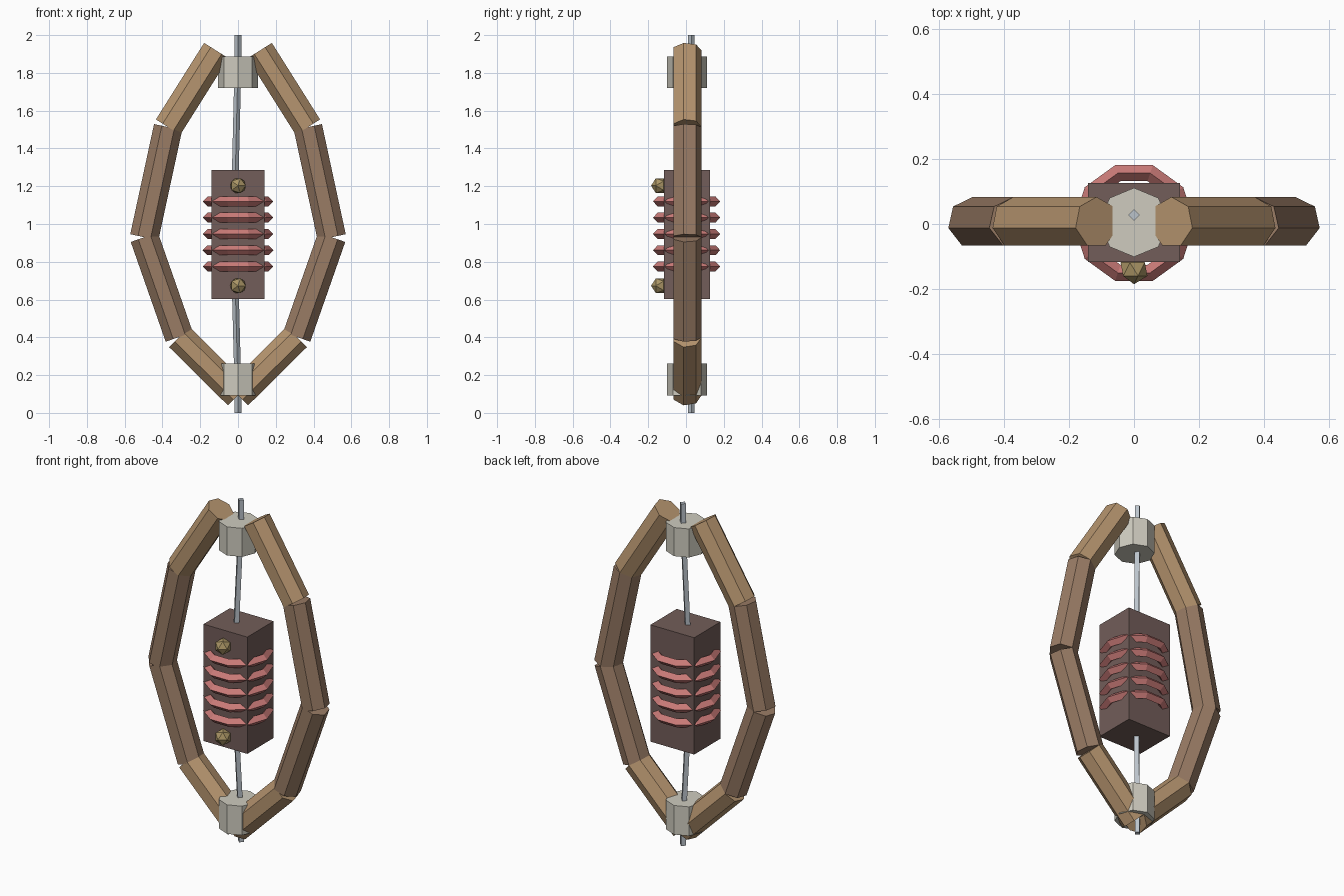
import bpy, bmesh
from math import sin, cos, pi
from mathutils import Vector, Matrix

if "Cube" in bpy.data.objects:
    bpy.data.objects.remove(bpy.data.objects["Cube"])

CY = 0.005  # depth centre of frame and core


def mat(name, r, g, b):
    m = bpy.data.materials.new(name)
    m.diffuse_color = (r, g, b, 1)
    m.use_nodes = True
    m.node_tree.nodes["Principled BSDF"].inputs["Base Color"].default_value = m.diffuse_color
    return m


TAN = mat("tan_wood", .47, .30, .16)
BROWN = mat("brown_wood", .32, .20, .13)
DARK = mat("dark_core", .17, .11, .10)
PINK = mat("copper_pink", .60, .20, .19)
GOLD = mat("brass", .40, .30, .13)
STONE = mat("pale_stone", .62, .60, .52)
STEEL = mat("steel", .50, .55, .60)


def add_object(name, bm, material):
    bmesh.ops.recalc_face_normals(bm, faces=bm.faces)
    me = bpy.data.meshes.new(name)
    bm.to_mesh(me)
    bm.free()
    me.materials.append(material)
    ob = bpy.data.objects.new(name, me)
    bpy.context.collection.objects.link(ob)
    return ob


def prism(name, a, b, radius, sides, material):
    """Regular prism from a to b with one corner pointing to +y."""
    a, b = Vector(a), Vector(b)
    d = (b - a).normalized()
    side = Vector((0, 1, 0)).cross(d).normalized()
    up = d.cross(side)
    bm = bmesh.new()
    ends = []
    for p in (a, b):
        ends.append([bm.verts.new(p + radius * (cos(2 * pi * k / sides) * up
                                                + sin(2 * pi * k / sides) * side))
                     for k in range(sides)])
        bm.faces.new(ends[-1])
    for k in range(sides):
        j = (k + 1) % sides
        bm.faces.new((ends[0][k], ends[0][j], ends[1][j], ends[1][k]))
    return add_object(name, bm, material)


# curved side arms, four straight seven-sided pieces each
path = [(.115, 1.918), (.37, 1.513), (.496, .93), (.311, .402), (0, .094)]
for label, s in (("right", 1), ("left", -1)):
    for i in range(4):
        (x0, z0), (x1, z1) = path[i], path[i + 1]
        prism(f"{label}_arm_piece_{i + 1}", (s * x0, CY, z0), (s * x1, CY, z1),
              .078, 7, TAN if i in (0, 3) else BROWN)

# end hubs
prism("top_hub", (0, CY, 1.72), (0, CY, 1.887), .106, 8, STONE)
prism("bottom_hub", (0, CY, .092), (0, CY, .262), .106, 8, STONE)

# slightly bowed rod through the hubs and core
rod = [(0, .028, 2), (0, .028, 1.86), (-.022, -.008, .95), (0, .028, .12), (0, .028, 0)]
for i in range(4):
    prism(f"rod_piece_{i + 1}", rod[i], rod[i + 1], .018, 4, STEEL)

# core block
bm = bmesh.new()
bmesh.ops.create_cube(bm, size=1, matrix=Matrix.Translation((0, CY, .945))
                      @ Matrix.Diagonal((.283, .243, .683, 1)))
add_object("core_block", bm, DARK)

# rings around the core: ten sides, diamond section
R, r, N = .161, .026, 10
for n in range(5):
    bm = bmesh.new()
    loops = []
    for k in range(N):
        t = 2 * pi * k / N
        loops.append([bm.verts.new(((R + dr) * cos(t), (R + dr) * sin(t) + CY - .002,
                                    .775 + .0862 * n + dz))
                      for dr, dz in ((r, 0), (0, r), (-r, 0), (0, -r))])
    for k in range(N):
        p, q = loops[k], loops[(k + 1) % N]
        for j in range(4):
            m = (j + 1) % 4
            bm.faces.new((p[j], q[j], q[m], p[m]))
    add_object(f"coil_ring_{n + 1}", bm, PINK)

# faceted studs on the front
for name, z in (("upper_stud", 1.203), ("lower_stud", .673)):
    bm = bmesh.new()
    bmesh.ops.create_icosphere(bm, subdivisions=1, radius=.046,
                               matrix=Matrix.Translation((0, -.139, z))
                               @ Matrix.Rotation(pi / 2, 4, 'X'))
    add_object(name, bm, GOLD)
